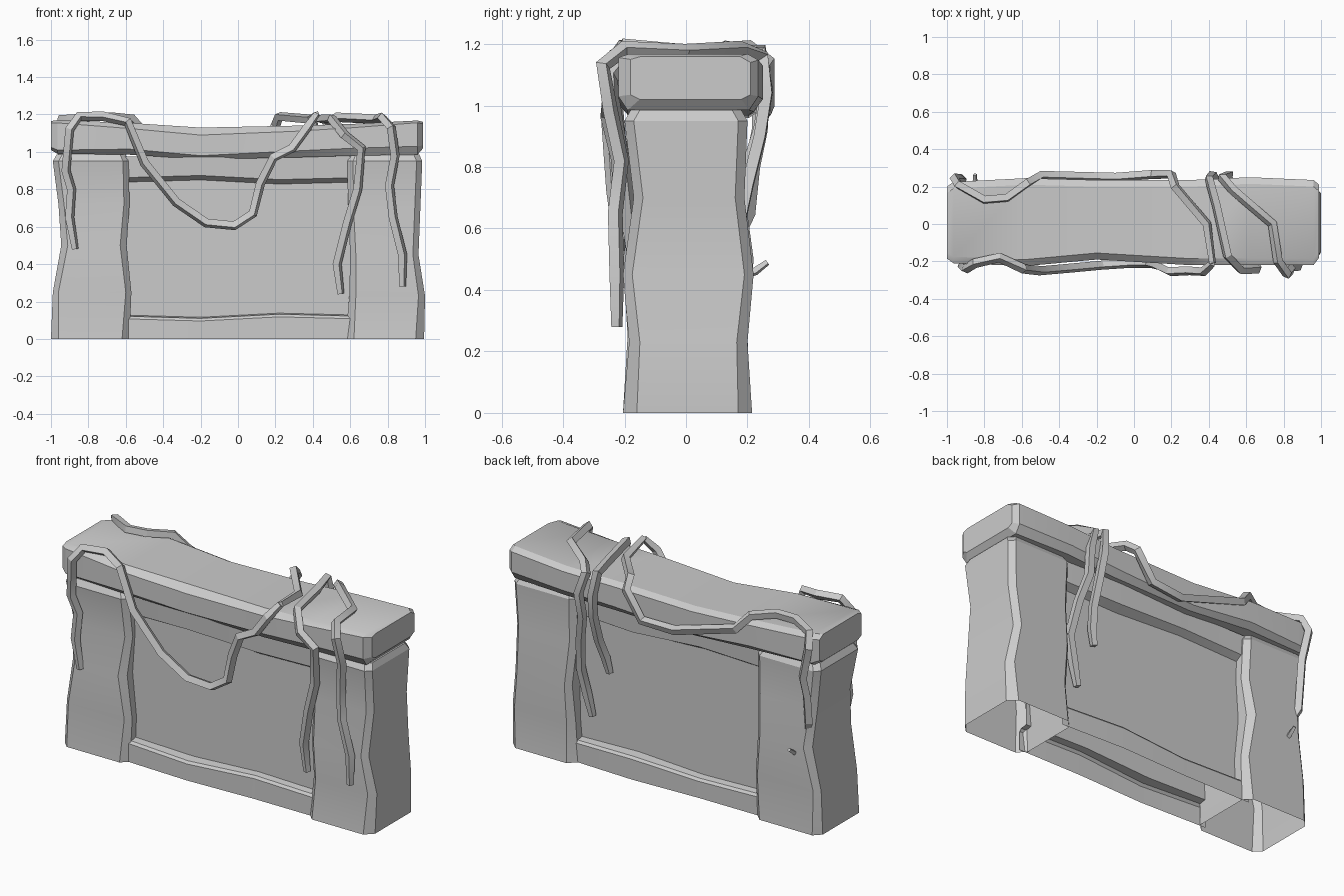
import bpy, bmesh, math

old = bpy.data.objects.get("Cube")
if old:
    bpy.data.objects.remove(old, do_unlink=True)

stone = bpy.data.materials.new("plain grey")
stone.use_nodes = True
GREY = (0.6, 0.6, 0.6, 1)
stone.diffuse_color = GREY
stone.node_tree.nodes["Principled BSDF"].inputs["Base Color"].default_value = GREY


def finish(obj, angle=25):
    obj.data.materials.append(stone)
    bpy.ops.object.select_all(action='DESELECT')
    obj.select_set(True)
    bpy.context.view_layer.objects.active = obj
    bpy.ops.object.shade_smooth_by_angle(angle=math.radians(angle))


def loft(name, rings, closed=True, start_cap=True, end_cap=True):
    """Skin a list of equal-length point rings."""
    bm = bmesh.new()
    rows = [[bm.verts.new(p) for p in ring] for ring in rings]
    n = len(rows[0])
    for a, b in zip(rows, rows[1:]):
        for i in range(n if closed else n - 1):
            j = (i + 1) % n
            bm.faces.new((a[i], a[j], b[j], b[i]))
    if start_cap:
        bm.faces.new(rows[0])
    if end_cap:
        bm.faces.new(rows[-1])
    bmesh.ops.recalc_face_normals(bm, faces=bm.faces)
    mesh = bpy.data.meshes.new(name)
    bm.to_mesh(mesh)
    bm.free()
    obj = bpy.data.objects.new(name, mesh)
    bpy.context.collection.objects.link(obj)
    finish(obj)


def chamfered(x0, x1, y0, y1, c):
    return [(x0 + c, y0), (x1 - c, y0), (x1, y0 + c), (x1, y1 - c),
            (x1 - c, y1), (x0 + c, y1), (x0, y1 - c), (x0, y0 + c)]


# End pillars, open underneath: (z, x low, x high, y front, y back, chamfer)
def pillar(name, levels):
    loft(name, [[(x, y, z) for x, y in chamfered(x0, x1, y0, y1, c)]
                for z, x0, x1, y0, y1, c in levels], start_cap=False)


pillar("right_pillar", [
    (0, -1, -.58, -.205, .21, .04), (.25, -.99, -.57, -.19, .2, .03),
    (.5, -.945, -.595, -.205, .22, .035), (.72, -.96, -.58, -.17, .19, .03),
    (.95, -.99, -.585, -.2, .2, .03), (.985, -.97, -.6, -.18, .18, .03)])
pillar("left_pillar", [
    (0, .575, .995, -.205, .215, .045), (.23, .595, 1, -.185, .2, .035),
    (.45, .6, .965, -.205, .22, .03), (.7, .588, .975, -.17, .19, .03),
    (.95, .585, .985, -.2, .2, .03), (.985, .6, .97, -.18, .18, .03)])


# Recessed wall with bottom ledge and top beam, hollow underneath
def wall_ring(x, front, back, dz):
    def side(s, y):
        return [(x, s * y, 0), (x, s * y, .108 + dz), (x, s * (y - .012), .122 + dz),
                (x, s * .12, .128 + dz), (x, s * .12, .838 - dz),
                (x, s * (y - .012), .862 - dz), (x, s * (y - .005), .975)]
    return side(-1, front) + side(1, back)[::-1]


loft("recessed_wall", [wall_ring(*s) for s in [
    (-.62, .17, .17, 0), (-.2, .185, .17, -.012), (.22, .17, .185, .01), (.62, .17, .17, 0)]],
    closed=False, start_cap=False, end_cap=False)


# Cap slab: (x, front y, back y, bottom z, top z, lower bevel, upper bevel)
def cap_ring(x, f, b, z0, z1, lo, up):
    return [(x, f + .03, z0), (x, f, z0 + lo), (x, f, z1 - up), (x, f + .035, z1),
            (x, b - .035, z1), (x, b, z1 - .02), (x, b, z0 + lo), (x, b - .03, z0)]


loft("cap_slab", [cap_ring(*s) for s in [
    (-1, -.185, .2, 1.01, 1.165, .015, .012), (-.965, -.21, .225, .99, 1.17, .02, .015),
    (-.58, -.225, .245, .985, 1.155, .03, .03), (-.2, -.19, .235, .96, 1.13, .02, .04),
    (.3, -.22, .235, .97, 1.14, .035, .03), (.62, -.22, .25, .98, 1.15, .04, .02),
    (.96, -.22, .235, .985, 1.168, .045, .012), (.99, -.18, .21, 1.02, 1.16, .015, .01)]])


# Vines: square tubes along short paths
def vine(name, path, radius=.026, tip=.75):
    curve = bpy.data.curves.new(name, 'CURVE')
    curve.dimensions = '3D'
    curve.bevel_depth = radius
    curve.bevel_resolution = 0
    curve.use_fill_caps = True
    spline = curve.splines.new('POLY')
    spline.points.add(len(path) - 1)
    for i, (pt, co) in enumerate(zip(spline.points, path)):
        pt.co = (*co, 1)
        pt.tilt = math.pi / 8
        pt.radius = tip if i in (0, len(path) - 1) else 1
    obj = bpy.data.objects.new(name, curve)
    bpy.context.collection.objects.link(obj)
    bpy.ops.object.select_all(action='DESELECT')
    obj.select_set(True)
    bpy.context.view_layer.objects.active = obj
    bpy.ops.object.convert(target='MESH')
    finish(bpy.context.view_layer.objects.active)


vine("front_swag_vine", [
    (-.87, -.21, .48), (-.9, -.21, .65), (-.89, -.2, .8), (-.92, -.22, .9), (-.9, -.24, 1.12),
    (-.85, -.21, 1.19), (-.72, -.18, 1.19), (-.59, -.24, 1.16), (-.5, -.25, .94),
    (-.33, -.235, .73), (-.17, -.22, .62), (-.02, -.21, .605), (.08, -.21, .67),
    (.12, -.22, .83), (.19, -.255, .97), (.29, -.25, 1.02), (.37, -.255, 1.13),
    (.42, -.21, 1.2)])
vine("back_swag_vine", [
    (.42, -.21, 1.2), (.39, 0, 1.175), (.22, .2, 1.19), (.2, .265, 1.14), (.1, .265, .99),
    (-.1, .25, .98), (-.5, .26, 1.1), (-.57, .22, 1.18), (-.68, .14, 1.19), (-.8, .13, 1.185),
    (-.94, .21, 1.18), (-.96, .245, 1.1), (-.92, .24, .92), (-.93, .215, .8),
    (-.93, .2, .65), (-.89, .16, .55)])
vine("middle_vine", [
    (.55, -.15, .24), (.53, -.15, .4), (.585, -.185, .62), (.64, -.205, .8),
    (.66, -.24, 1.02), (.57, -.245, 1.09), (.5, -.17, 1.18), (.44, .1, 1.175),
    (.4, .245, 1.18), (.42, .262, 1.05), (.43, .24, .92), (.43, .19, .76), (.41, .155, .65),
    (.39, .145, .56)])
vine("outer_vine", [
    (.88, -.225, .28), (.88, -.225, .45), (.83, -.23, .65), (.81, -.21, .82), (.84, -.245, .98),
    (.82, -.27, 1.13), (.77, -.2, 1.185), (.74, 0, 1.175), (.53, .18, 1.185), (.47, .25, 1.16),
    (.51, .262, 1.04), (.5, .24, .9), (.54, .2, .74), (.565, .16, .55), (.53, .15, .4),
    (.5, .145, .28)])
vine("back_twig", [(-.85, .17, .44), (-.85, .225, .46), (-.85, .265, .49)], .014)
